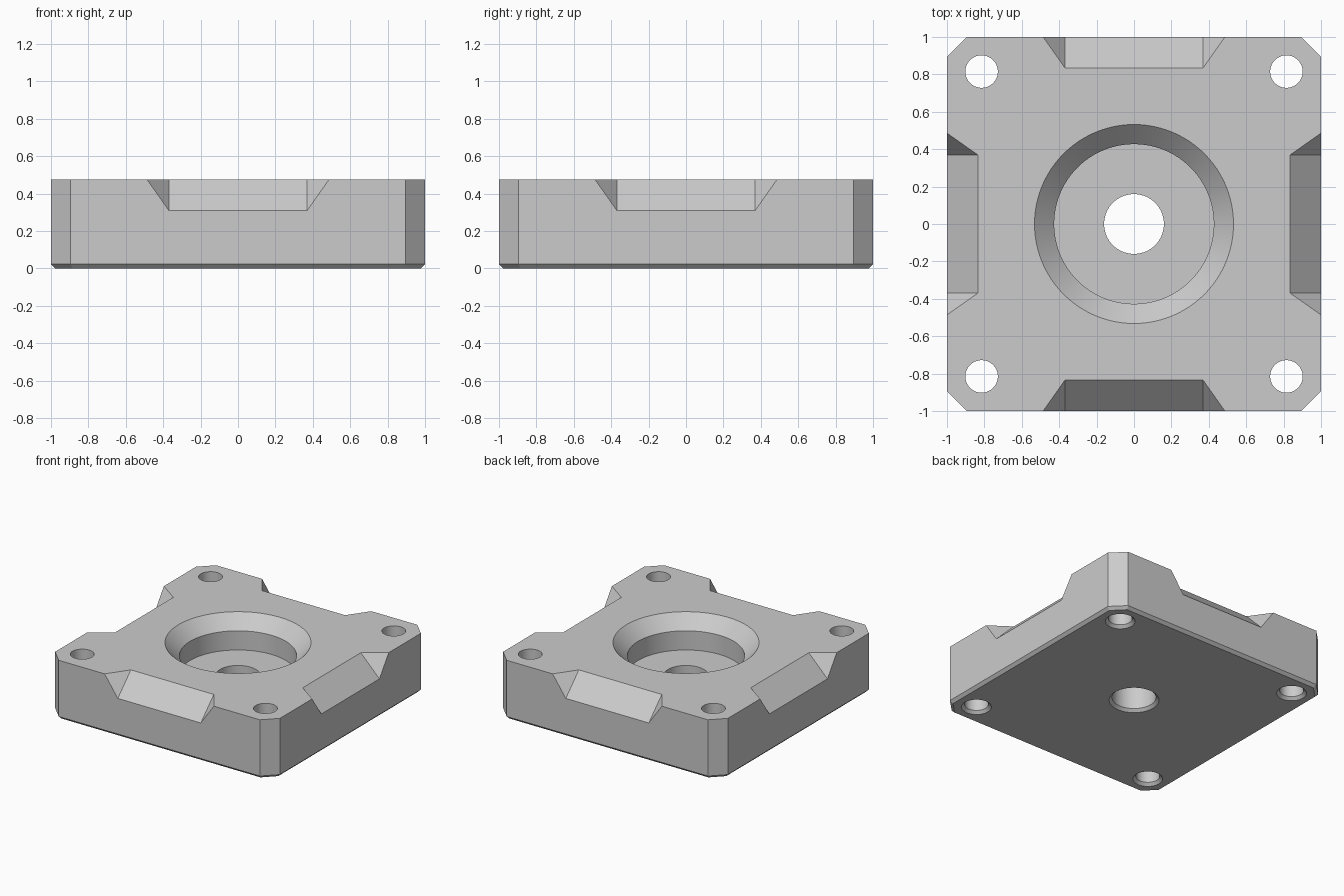
import bpy, bmesh, math

if "Cube" in bpy.data.objects:
    bpy.data.objects.remove(bpy.data.objects["Cube"])

H = 0.474          # block height
C = 0.105          # vertical corner cut
E = 0.022          # small bottom chamfer


def make(name, bm):
    bmesh.ops.recalc_face_normals(bm, faces=bm.faces)
    me = bpy.data.meshes.new(name)
    bm.to_mesh(me)
    bm.free()
    ob = bpy.data.objects.new(name, me)
    bpy.context.collection.objects.link(ob)
    return ob


def loft(name, rings):
    """Closed solid through a list of equal-sized point rings."""
    bm = bmesh.new()
    loops = [[bm.verts.new(p) for p in r] for r in rings]
    n = len(loops[0])
    for a, b in zip(loops, loops[1:]):
        for i in range(n):
            j = (i + 1) % n
            bm.faces.new((a[i], a[j], b[j], b[i]))
    bm.faces.new(loops[0])
    bm.faces.new(loops[-1])
    return make(name, bm)


def octagon(s, c, z):
    k = s - c
    return [(s, -k, z), (s, k, z), (k, s, z), (-k, s, z),
            (-s, k, z), (-s, -k, z), (-k, -s, z), (k, -s, z)]


def turned(name, profile, x=0, y=0, n=64):
    """Round solid from (radius, z) pairs."""
    return loft(name, [[(x + r * math.cos(math.tau * i / n),
                         y + r * math.sin(math.tau * i / n), z)
                        for i in range(n)] for r, z in profile])


# Block with cut corners and a chamfered underside
block = loft("block", [octagon(1 - E, C - E * 0.59, 0),
                       octagon(1, C, E), octagon(1, C, H)])
grey = bpy.data.materials.new("grey")
grey.diffuse_color = (0.6, 0.6, 0.6, 1)
grey.use_nodes = True
grey.node_tree.nodes["Principled BSDF"].inputs["Base Color"].default_value = grey.diffuse_color
block.data.materials.append(grey)

cutters = []

# Dished centre recess and its through hole
cutters.append(turned("recess_cutter", [(0.427, 0.215), (0.427, H - 0.105),
                                        (0.532, H), (0.532, H + 0.2)], n=96))
cutters.append(turned("centre_hole_cutter", [
    (0.16 + 2 * E, -E), (0.16, E), (0.16, 0.3)]))

# Four corner bolt holes, flared underneath
for sx in (-1, 1):
    for sy in (-1, 1):
        cutters.append(turned("bolt_hole_cutter", [
            (0.087 + 2 * E, -E), (0.087, E), (0.087, H + 0.2)],
            sx * 0.815, sy * 0.815, 48))

# Sloping notch in the top edge of each side
D = 0.166          # notch depth
for k in range(4):
    rings = []
    for t in (-2, 2):
        y, z = -1 + t * D, H - D + t * D
        rings.append([(-0.369, y, z), (0.369, y, z),
                      (0.369 + 0.234, y, z + 2 * D),
                      (-0.369 - 0.234, y, z + 2 * D)])
    ob = loft("notch_cutter", rings)
    ob.rotation_euler.z = k * math.pi / 2
    cutters.append(ob)

# Cut everything out of the block
for c in cutters:
    c.hide_render = True
    m = block.modifiers.new(c.name, 'BOOLEAN')
    m.operation = 'DIFFERENCE'
    m.solver = 'EXACT'
    m.object = c
bpy.context.view_layer.update()
dg = bpy.context.evaluated_depsgraph_get()
cut = bpy.data.meshes.new_from_object(block.evaluated_get(dg))
block.modifiers.clear()
block.data = cut
for c in cutters:
    bpy.data.objects.remove(c)

bpy.ops.object.select_all(action='DESELECT')
block.select_set(True)
bpy.context.view_layer.objects.active = block
bpy.ops.object.shade_smooth_by_angle(angle=math.radians(30))
